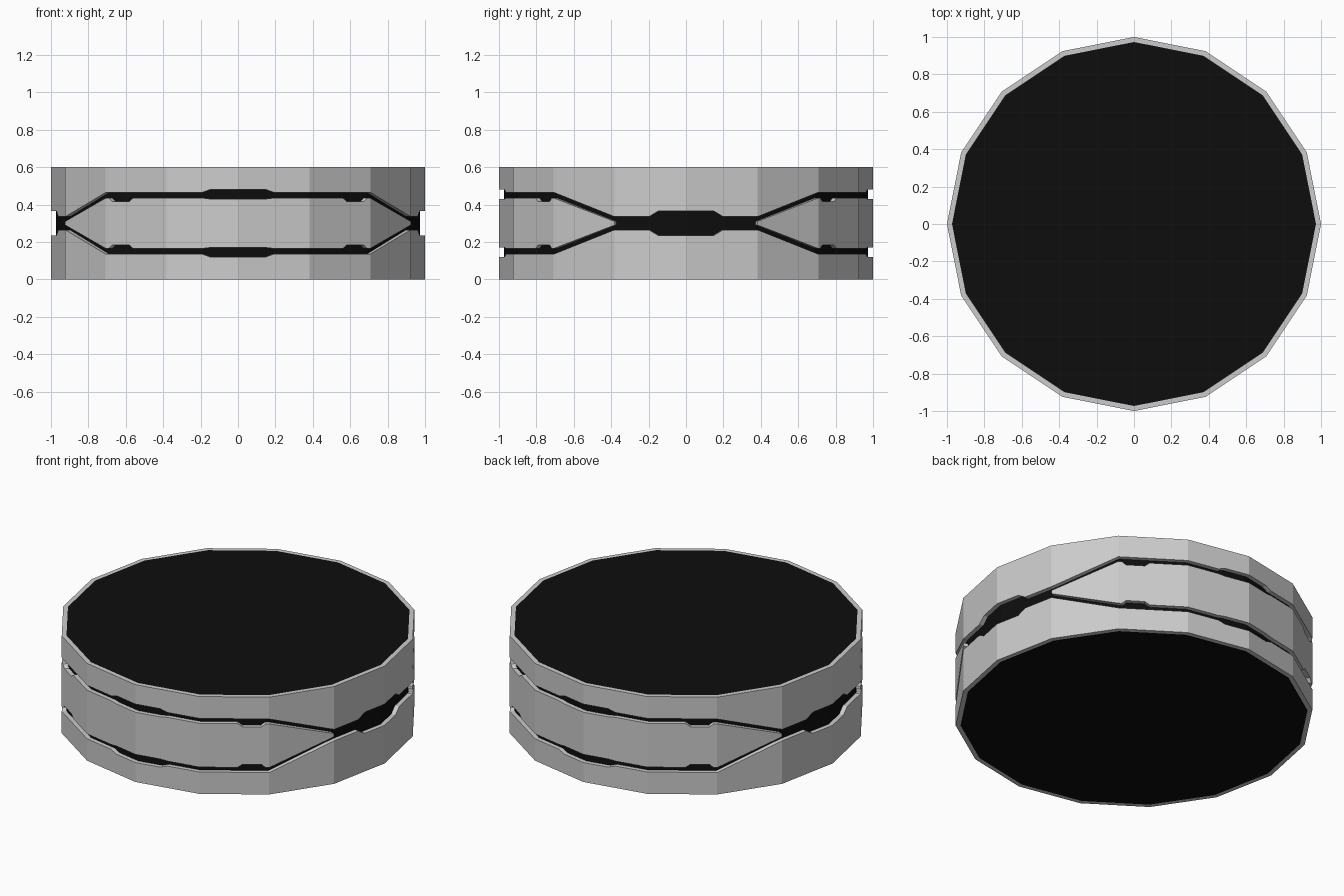
import bpy, bmesh
from math import sin, cos, pi

if "Cube" in bpy.data.objects:
    bpy.data.objects.remove(bpy.data.objects["Cube"])

SIDES, R_OUT, R_IN, H = 16, 1.0, 0.973, 0.6


def on_polygon(t, r):
    """Point on the 16-sided outline; t counts faces from the front towards +x."""
    k = int(t // 1)
    f = t - k
    a, b = (2 * pi * i / SIDES for i in (k, k + 1))
    return (r * (sin(a) * (1 - f) + sin(b) * f), -r * (cos(a) * (1 - f) + cos(b) * f))


def wall(name, stations, closed):
    """Thin wall segment from (t, z_low, z_high) stations."""
    bm = bmesh.new()
    rows = []
    for t, lo, hi in stations:
        rows.append([bm.verts.new((*on_polygon(t, r), z))
                     for r, z in ((R_OUT, lo), (R_OUT, hi), (R_IN, hi), (R_IN, lo))])
    n = len(rows)
    for i in range(n if closed else n - 1):
        p, q = rows[i], rows[(i + 1) % n]
        for j in range(4):
            k = (j + 1) % 4
            bm.faces.new((p[j], q[j], q[k], p[k]))
    if not closed:
        bm.faces.new(rows[0])
        bm.faces.new(rows[-1])
    bmesh.ops.recalc_face_normals(bm, faces=bm.faces)
    me = bpy.data.meshes.new(name)
    bm.to_mesh(me)
    bm.free()
    ob = bpy.data.objects.new(name, me)
    bpy.context.collection.objects.link(ob)
    return ob


def mirrored(edge):
    """Quarter edge (t >= 0) extended to both sides of t = 0."""
    return [(-t, z) for t, z in reversed(edge) if t > 0] + edge


# Groove edges over one quarter turn, front centre to right centre
rim_edge = [(0, .48), (.39, .48), (.5, .465), (1, .465), (2, .465),
            (3, .335), (3.48, .335), (3.61, .365), (4, .365)]
panel_edge = [(0, .43), (.39, .43), (.5, .435), (1, .435), (1.55, .435), (1.62, .415),
              (1.89, .415), (1.95, .435), (2, .435), (3, .31)]

# Upper and lower outer bands
half = mirrored(rim_edge)[:-1]
ring = half + [(t + 8, z) for t, z in half]
wall("upper_band", [(t, z, H) for t, z in ring], True)
wall("lower_band", [(t, 0, H - z) for t, z in ring], True)

# Front and back panels between the grooves
for name, turn in (("front_panel", 0), ("back_panel", 8)):
    wall(name, [(t + turn, H - z, z) for t, z in mirrored(panel_edge)], False)

# Black core: fills the drum and shows at the ends and in the grooves
bpy.ops.mesh.primitive_cylinder_add(vertices=SIDES, radius=R_IN, depth=H, location=(0, 0, H / 2))
core = bpy.context.object
core.name = "core"
black = bpy.data.materials.new("black")
black.diffuse_color = (0.004, 0.004, 0.004, 1)
black.use_nodes = True
black.node_tree.nodes["Principled BSDF"].inputs["Base Color"].default_value = black.diffuse_color
core.data.materials.append(black)
